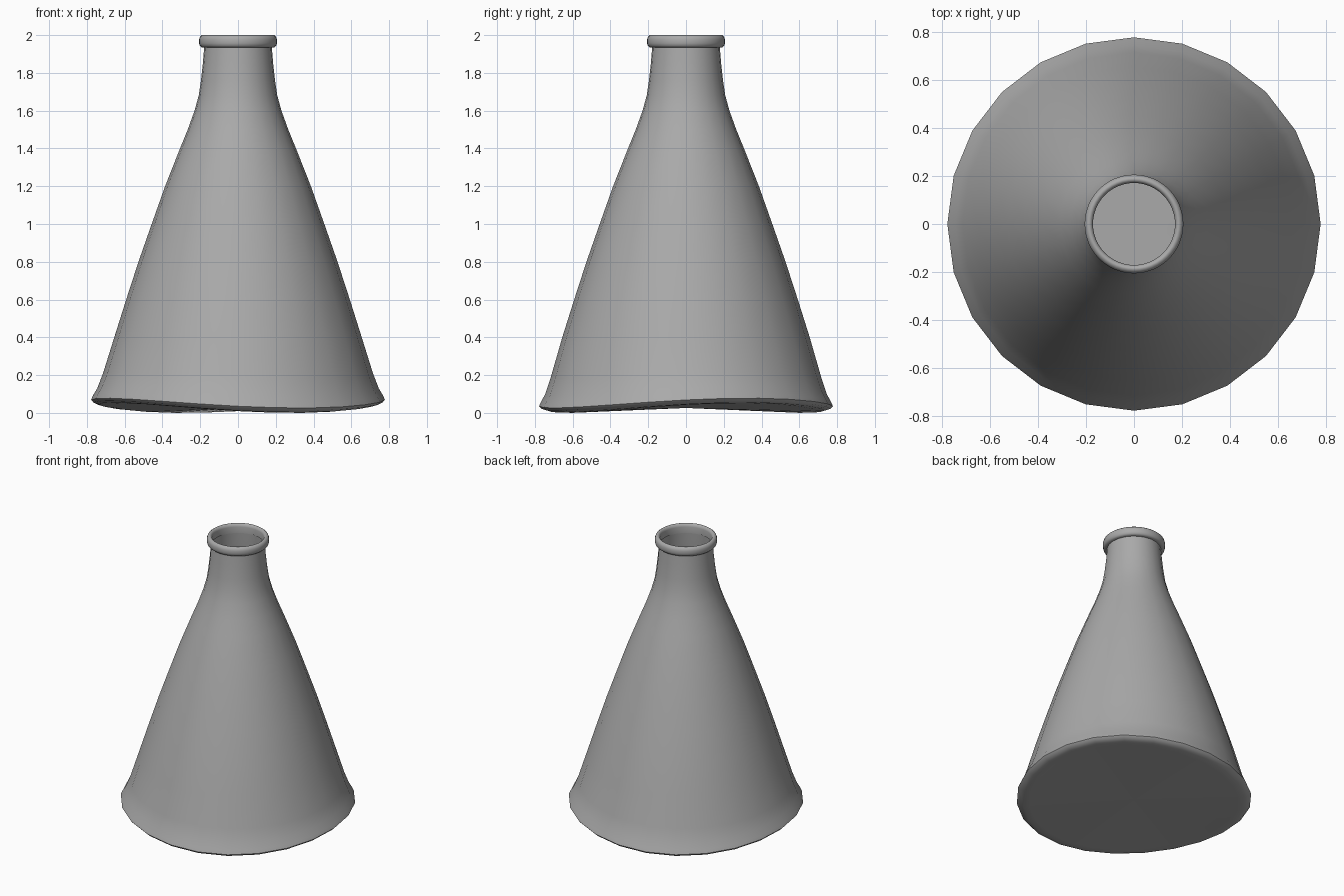
import bpy, bmesh, math

cube = bpy.data.objects.get("Cube")
if cube:
    bpy.data.objects.remove(cube, do_unlink=True)

grey = bpy.data.materials.new("plain grey")
grey.use_nodes = True
GREY = (0.4, 0.4, 0.4, 1)
grey.diffuse_color = GREY
grey.node_tree.nodes["Principled BSDF"].inputs["Base Color"].default_value = GREY


def lathe(name, profile, sides, closed=False, warp=lambda z, a: 0):
    """Spin (radius, height) points around z; warp shifts the height by angle."""
    bm = bmesh.new()
    angles = [math.tau * i / sides for i in range(sides)]
    rings = [[bm.verts.new((r * math.cos(a), r * math.sin(a), z + warp(z, a)))
              for a in angles] for r, z in profile]
    pairs = list(zip(rings, rings[1:]))
    if closed:
        pairs.append((rings[-1], rings[0]))
    else:
        # base cap
        centre = bm.verts.new((0, 0, profile[0][1]))
        for i in range(sides):
            bm.faces.new((centre, rings[0][(i + 1) % sides], rings[0][i]))
    for low, high in pairs:
        for i in range(sides):
            j = (i + 1) % sides
            bm.faces.new((low[i], low[j], high[j], high[i]))
    mesh = bpy.data.meshes.new(name)
    bm.to_mesh(mesh)
    bm.free()
    mesh.materials.append(grey)
    obj = bpy.data.objects.new(name, mesh)
    bpy.context.collection.objects.link(obj)
    bpy.ops.object.select_all(action="DESELECT")
    obj.select_set(True)
    bpy.context.view_layer.objects.active = obj
    bpy.ops.object.shade_smooth_by_angle(angle=math.radians(50))
    return obj


def saddle(z, a):
    # the base is gently bent, fading out up the wall
    fade = max(0, min(1, (0.3 - z) / 0.2))
    return 0.026 * fade * math.cos(2 * (a - math.radians(25)))


# Conical body, open at the neck
body_profile = [
    (0.69, 0.026), (0.735, 0.029), (0.765, 0.038), (0.778, 0.052), (0.768, 0.075),
    (0.745, 0.115), (0.715, 0.2), (0.655, 0.4), (0.592, 0.6), (0.527, 0.8),
    (0.457, 1.0), (0.386, 1.2), (0.307, 1.4), (0.266, 1.5), (0.23, 1.6),
    (0.208, 1.68), (0.196, 1.76), (0.186, 1.85), (0.178, 1.95)]
lathe("flask_body", body_profile, 24, warp=saddle)

# Rounded lip around the mouth
lip_profile = [
    (0.172, 1.935), (0.192, 1.935), (0.202, 1.943), (0.206, 1.957), (0.206, 1.978),
    (0.201, 1.992), (0.191, 2.0), (0.183, 2.0), (0.175, 1.994), (0.171, 1.98)]
lathe("flask_lip", lip_profile, 48, closed=True)
